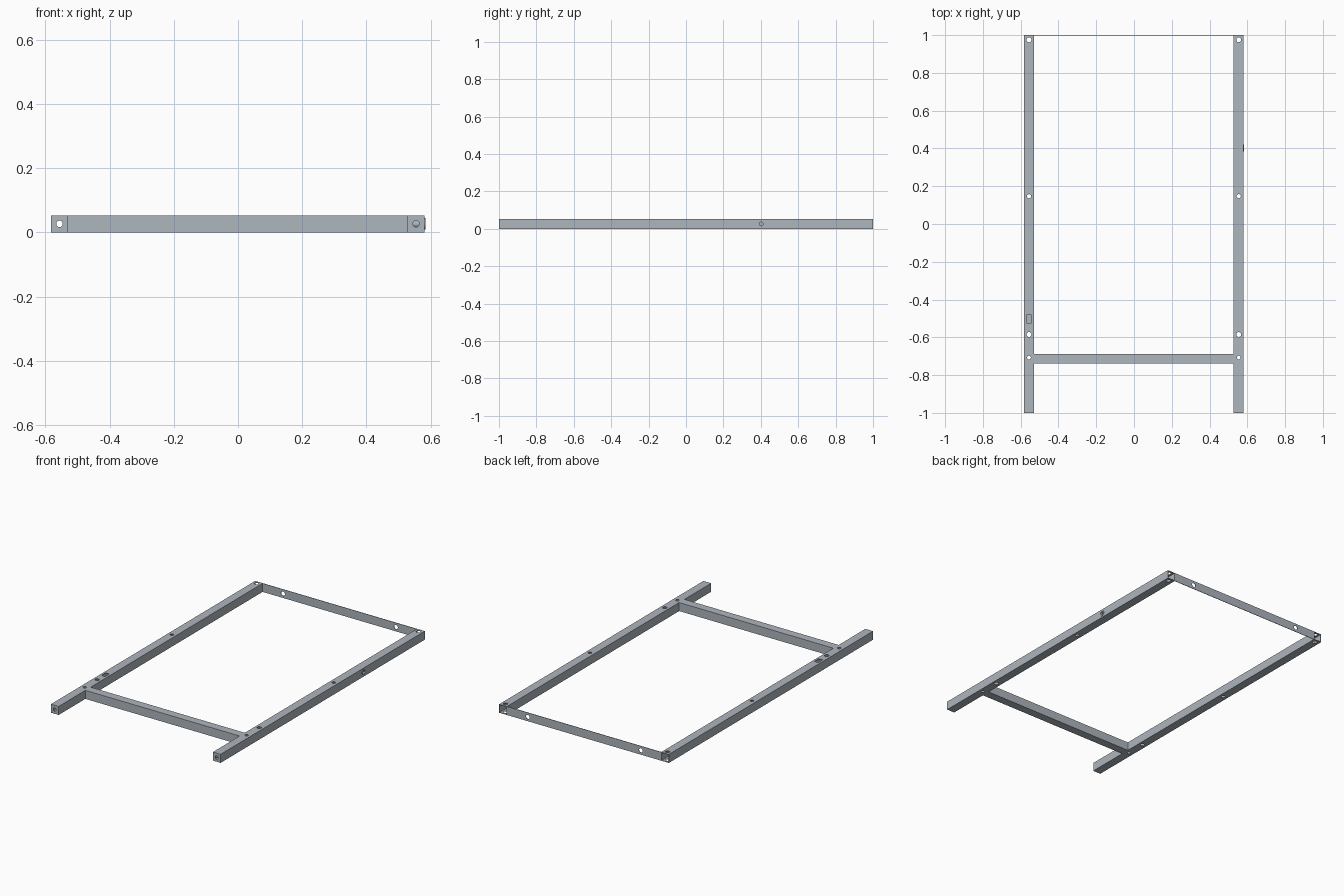
import bpy
import math

if "Cube" in bpy.data.objects:
    bpy.data.objects.remove(bpy.data.objects["Cube"])

H = 0.053          # tube size
T = 0.003          # wall thickness
XL, XR = -0.556, 0.5545   # rail centre lines
MID = H / 2

steel = bpy.data.materials.new("steel")
steel.diffuse_color = (0.42, 0.465, 0.51, 1)
steel.use_nodes = True
steel.node_tree.nodes["Principled BSDF"].inputs["Base Color"].default_value = steel.diffuse_color


def box(name, x0, x1, y0, y1, z0, z1):
    bpy.ops.mesh.primitive_cube_add(size=1, location=((x0 + x1) / 2, (y0 + y1) / 2, (z0 + z1) / 2))
    ob = bpy.context.object
    ob.name = name
    ob.scale = (x1 - x0, y1 - y0, z1 - z0)
    bpy.ops.object.transform_apply(location=False, rotation=False, scale=True)
    ob.data.materials.append(steel)
    return ob


def rod(name, loc, r, length, axis):
    rot = {'X': (0, math.pi / 2, 0), 'Y': (math.pi / 2, 0, 0), 'Z': (0, 0, 0)}[axis]
    bpy.ops.mesh.primitive_cylinder_add(vertices=24, radius=r, depth=length, location=loc, rotation=rot)
    ob = bpy.context.object
    ob.name = name
    ob.data.materials.append(steel)
    return ob


def combine(target, tool, operation='DIFFERENCE'):
    tool.hide_render = True
    mod = target.modifiers.new("combine", 'BOOLEAN')
    mod.operation, mod.solver, mod.object = operation, 'EXACT', tool
    bpy.context.view_layer.objects.active = target
    bpy.ops.object.modifier_apply(modifier=mod.name)
    bpy.data.objects.remove(tool, do_unlink=True)


# Square tube side rails, capped at the front and open at the back
def rail(name, x):
    ob = box(name, x - H / 2, x + H / 2, -1, 1, 0, H)
    w = H / 2 - T
    combine(ob, box("cavity", x - w, x + w, -1 + T, 1.1, T, H - T))
    combine(ob, rod("cap_hole", (x, -1, MID), 0.010, 0.02, 'Y'))
    for y, r in ((0.975, 0.013), (0.147, 0.011), (-0.585, 0.013), (-0.707, 0.010)):
        combine(ob, rod("bolt_hole", (x, y, MID), r, 0.2, 'Z'))
    return ob


left = rail("left_rail", XL)
right = rail("right_rail", XR)
combine(left, box("slot", XL - 0.013, XL + 0.013, -0.525, -0.483, H - 0.01, H + 0.01))
combine(right, rod("nut_hole", (XR + H / 2, 0.402, MID), 0.014, 0.02, 'X'))

# Front cross tube between the rails
xi, xo = XL + H / 2, XR - H / 2
cross = box("cross_tube", xi, xo, -0.739, -0.687, 0, H)
combine(cross, box("cavity", xi - 0.1, xo + 0.1, -0.739 + T, -0.687 - T, T, H - T))

# Thin rear plate with two holes
plate = box("rear_plate", xi, xo, 1 - T, 1, 0, H)
for x in (-0.39, 0.385):
    combine(plate, rod("plate_hole", (x, 1, MID), 0.013, 0.05, 'Y'))

# Threaded insert in the right rail: flange and blind barrel
face = XR + H / 2
insert = rod("threaded_insert", (face + 0.001, 0.402, MID), 0.018, 0.003, 'X')
combine(insert, rod("barrel", (face - 0.0185, 0.402, MID), 0.014, 0.037, 'X'), 'UNION')
combine(insert, rod("bore", (face - 0.013, 0.402, MID), 0.010, 0.04, 'X'))
